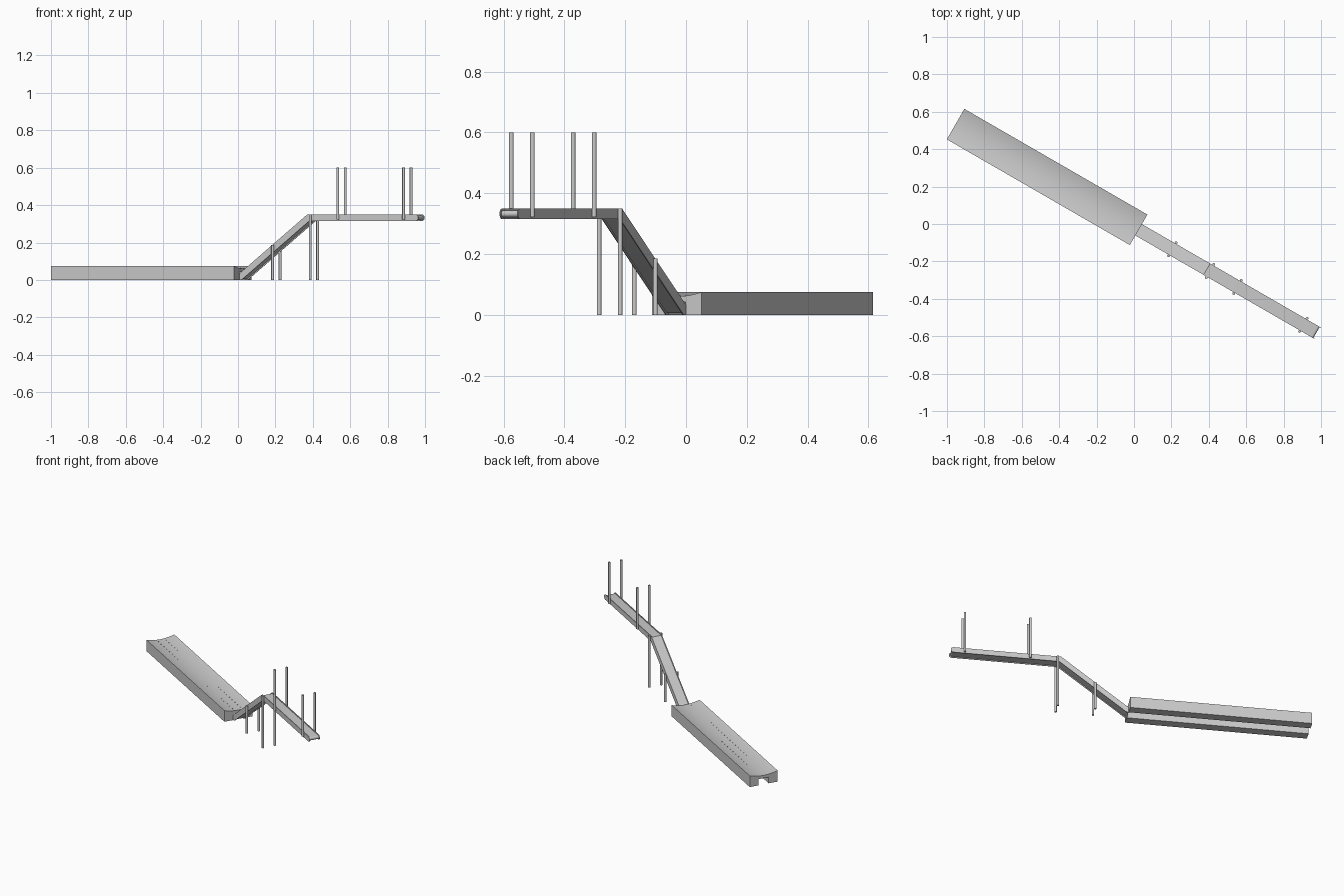
import bpy, bmesh
from math import sin, cos, tan, pi, atan2, radians
from mathutils import Matrix

if "Cube" in bpy.data.objects:
    bpy.data.objects.remove(bpy.data.objects["Cube"])

# Everything is built along local x, then turned into its diagonal placement
PLACE = Matrix.Translation((-0.0073, -0.0126, 0)) @ Matrix.Rotation(radians(-30), 4, 'Z')


def finish(name, bm, smooth=True):
    bmesh.ops.recalc_face_normals(bm, faces=bm.faces)
    bm.transform(PLACE)
    mesh = bpy.data.meshes.new(name)
    bm.to_mesh(mesh)
    bm.free()
    ob = bpy.data.objects.new(name, mesh)
    bpy.context.collection.objects.link(ob)
    if smooth:
        bpy.ops.object.select_all(action='DESELECT')
        ob.select_set(True)
        bpy.context.view_layer.objects.active = ob
        bpy.ops.object.shade_smooth_by_angle(angle=radians(30))
    return ob


def extrude(name, points, offset):
    bm = bmesh.new()
    face = bm.faces.new([bm.verts.new(p) for p in points])
    r = bmesh.ops.extrude_face_region(bm, geom=[face])
    verts = [e for e in r['geom'] if isinstance(e, bmesh.types.BMVert)]
    bmesh.ops.translate(bm, vec=offset, verts=verts)
    return finish(name, bm)


def cylinder(bm, x, y, z0, z1, radius, sides):
    bmesh.ops.create_cone(bm, cap_ends=True, segments=sides, radius1=radius,
                          radius2=radius, depth=z1 - z0,
                          matrix=Matrix.Translation((x, y, (z0 + z1) / 2)))


# Trough: concave top, slot along the underside
X0, X1, HALF, TOP, SAG = -1.093, 0.037, 0.094, 0.075, 0.014


def trough_z(y):
    return TOP - SAG * (1 - (y / HALF) ** 2)


section = [(-HALF, 0), (-0.034, 0), (-0.034, 0.042), (0.034, 0.042), (0.034, 0), (HALF, 0)]
for i in range(17):
    y = HALF - 2 * HALF * i / 16
    section.append((y, trough_z(y)))
extrude("trough", [(X0, y, z) for y, z in section], (X1 - X0, 0, 0))

# Two rows of small studs on the trough surface
bm = bmesh.new()
for y in (-0.027, 0.027):
    for i in range(28):
        x = X0 + 0.03 + (X1 - X0 - 0.06) * i / 27
        cylinder(bm, x, y, trough_z(y) - 0.004, trough_z(y) + 0.0012, 0.0028, 8)
finish("trough_studs", bm)

# Conveyor side profile: inclined run, then level run, with round ends
START, KINK, END = (0.044, 0.0175), (0.462, 0.3325), (1.1235, 0.3325)
SLOPE = atan2(KINK[1] - START[1], KINK[0] - START[0])


def conveyor_outline(r, y):
    def arc(c, a0):
        return [(c[0] + r * cos(a0 + pi * i / 12), y, c[1] + r * sin(a0 + pi * i / 12))
                for i in range(13)]
    t = r * tan(SLOPE / 2)
    return (arc(START, SLOPE + pi / 2) + [(KINK[0] + t, y, KINK[1] - r)]
            + arc(END, -pi / 2) + [(KINK[0] - t, y, KINK[1] + r)])


# Side rails and recessed belt
for side, y in (("left", 0.031), ("right", -0.035)):
    extrude("conveyor_rail_" + side, conveyor_outline(0.0175, y), (0, 0.004, 0))
extrude("conveyor_belt", conveyor_outline(0.0115, -0.0315), (0, 0.063, 0))

# Support legs below and hanger rods above, in pairs
for name, x, z0, z1 in (("short_leg", 0.245, 0, 0.186), ("tall_leg", 0.477, 0, 0.35),
                        ("inner_hanger", 0.648, 0.322, 0.6), ("outer_hanger", 1.054, 0.322, 0.6)):
    for side, y in (("left", 0.04), ("right", -0.04)):
        bm = bmesh.new()
        cylinder(bm, x, y, z0, z1, 0.0075, 16)
        finish(name + "_" + side, bm)
